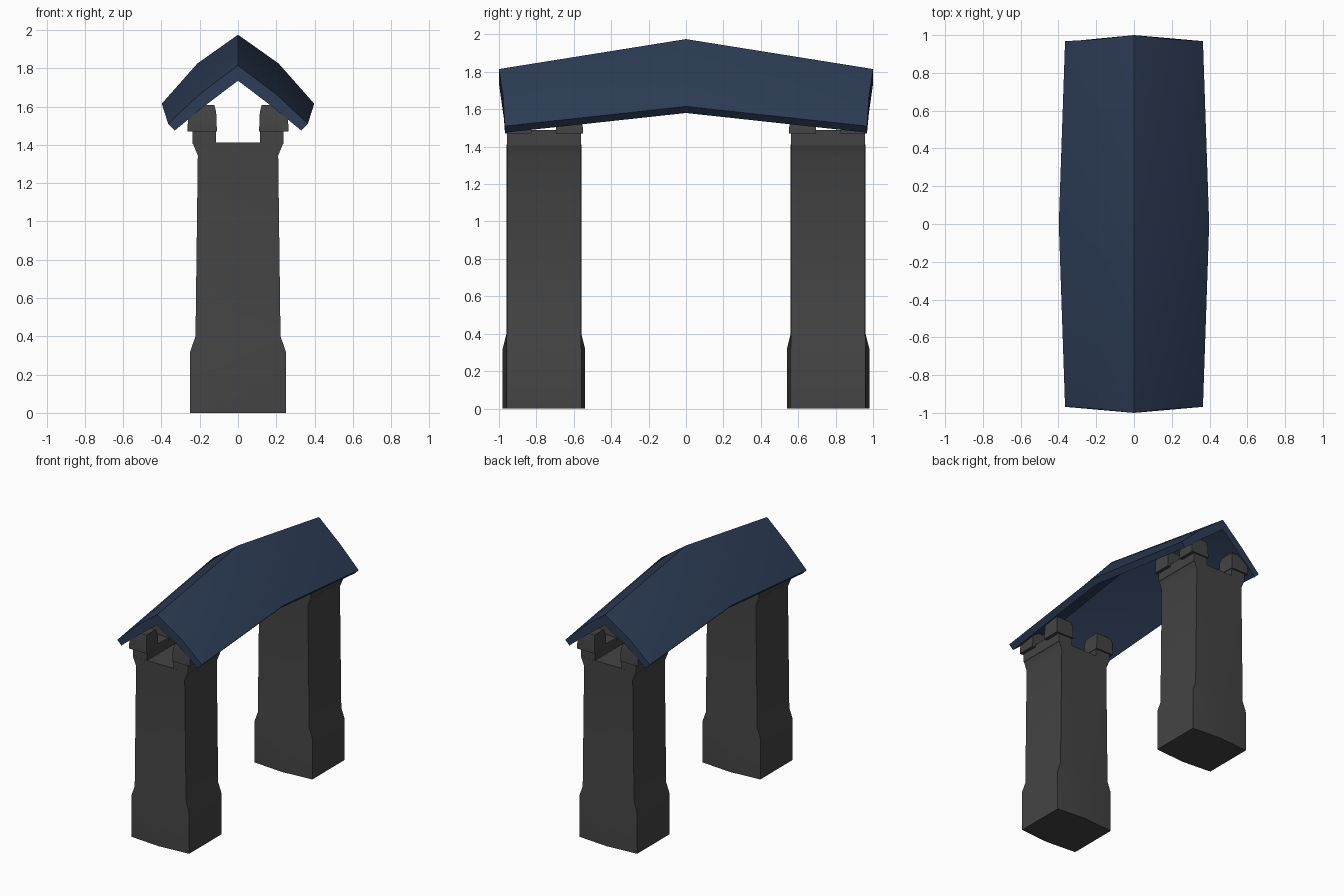
import bpy
import math

cube = bpy.data.objects.get("Cube")
if cube:
    bpy.data.objects.remove(cube, do_unlink=True)


def make_material(name, rgb):
    mat = bpy.data.materials.new(name)
    mat.use_nodes = True
    colour = (*rgb, 1.0)
    mat.diffuse_color = colour
    bsdf = mat.node_tree.nodes["Principled BSDF"]
    bsdf.inputs["Base Color"].default_value = colour
    bsdf.inputs["Roughness"].default_value = 0.9
    return mat


stone = make_material("dark stone", (0.057, 0.057, 0.057))
slate = make_material("slate blue", (0.026, 0.046, 0.094))


def loft(name, rings, mat):
    """Skin a list of equal, closed rings and cap both ends."""
    n = len(rings[0])
    verts = [p for ring in rings for p in ring]
    faces = [list(reversed(range(n))), list(range(len(verts) - n, len(verts)))]
    for r in range(len(rings) - 1):
        a, b = r * n, (r + 1) * n
        for i in range(n):
            j = (i + 1) % n
            faces.append([a + i, a + j, b + j, b + i])
    mesh = bpy.data.meshes.new(name)
    mesh.from_pydata(verts, [], faces)
    mesh.materials.append(mat)
    obj = bpy.data.objects.new(name, mesh)
    bpy.context.collection.objects.link(obj)
    bpy.ops.object.select_all(action="DESELECT")
    obj.select_set(True)
    bpy.context.view_layer.objects.active = obj
    # Consistent outward normals, then smooth the gentle bends only
    bpy.ops.object.mode_set(mode="EDIT")
    bpy.ops.mesh.select_all(action="SELECT")
    bpy.ops.mesh.normals_make_consistent(inside=False)
    bpy.ops.object.mode_set(mode="OBJECT")
    bpy.ops.object.shade_smooth_by_angle(angle=math.radians(25))
    return obj


def rect(x0, x1, y0, y1, z):
    return [(x0, y0, z), (x1, y0, z), (x1, y1, z), (x0, y1, z)]


def bowed(cy, w, d, bow, z):
    """Rectangle whose front and back edges bulge in the middle."""
    return [(-w, cy - d, z), (0, cy - bow, z), (w, cy - d, z),
            (w, cy + d, z), (0, cy + bow, z), (-w, cy + d, z)]


def merlon(name, cx, cy):
    """Corner block with a slightly tapered, chamfered top."""
    rings = []
    for hx, hy, z in ((0.077, 0.072, 1.47), (0.073, 0.069, 1.57), (0.064, 0.058, 1.607)):
        rings.append(rect(cx - hx, cx + hx, cy - hy, cy + hy, z))
    loft(name, rings, stone)


# Two towers: flared foot, tall shaft, widened head, low side walls, merlons
SHAFT = ((0.25, 0.2, 0.22, 0), (0.25, 0.2, 0.22, 0.32), (0.222, 0.198, 0.2, 0.4),
         (0.21, 0.198, 0.2, 1.345), (0.238, 0.198, 0.2, 1.412))
for end, cy in (("front", -0.76), ("back", 0.76)):
    loft(end + "_tower", [bowed(cy, *level) for level in SHAFT], stone)
    for side, s in (("left", 1), ("right", -1)):
        x0, x1 = sorted((s * 0.115, s * 0.238))
        loft(f"{end}_{side}_head_wall",
             [rect(x0, x1, cy - 0.198, cy + 0.198, z) for z in (1.405, 1.49)], stone)
        for row, t in (("front", -1), ("back", 1)):
            merlon(f"{end}_{side}_{row}_merlon", s * 0.187, cy + t * 0.137)


# Gabled roof, highest and widest at its middle, with a kink on each slope
def roof_section(ridge, half, kink, ends, drop, side):
    """Outer profile left to right, then the inner profile back again."""
    outer = [(half, ridge - 0.305 - drop), (kink, ridge - 0.15), (0, ridge)]
    inner = [(half - 0.035, ridge - 0.34 - drop), (kink - 0.022, ridge - 0.215), (0, ridge - 0.08)]
    ring = []
    for pts in (outer, inner):
        full = [(-x, y, z) for (x, z), y in zip(pts, ends)]
        full += [(x, y, z) for (x, z), y in list(zip(pts, ends))[1::-1]]
        ring += full if pts is outer else full[::-1]
    return [(x, side * y, z) for x, y, z in ring]


END_Y = (0.968, 0.977, 1.0)
loft("roof", [
    roof_section(1.815, 0.365, 0.2, END_Y, 0.0, -1),
    roof_section(1.975, 0.398, 0.212, (0, 0, 0), 0.055, 1),
    roof_section(1.815, 0.365, 0.2, END_Y, 0.0, 1),
], slate)
